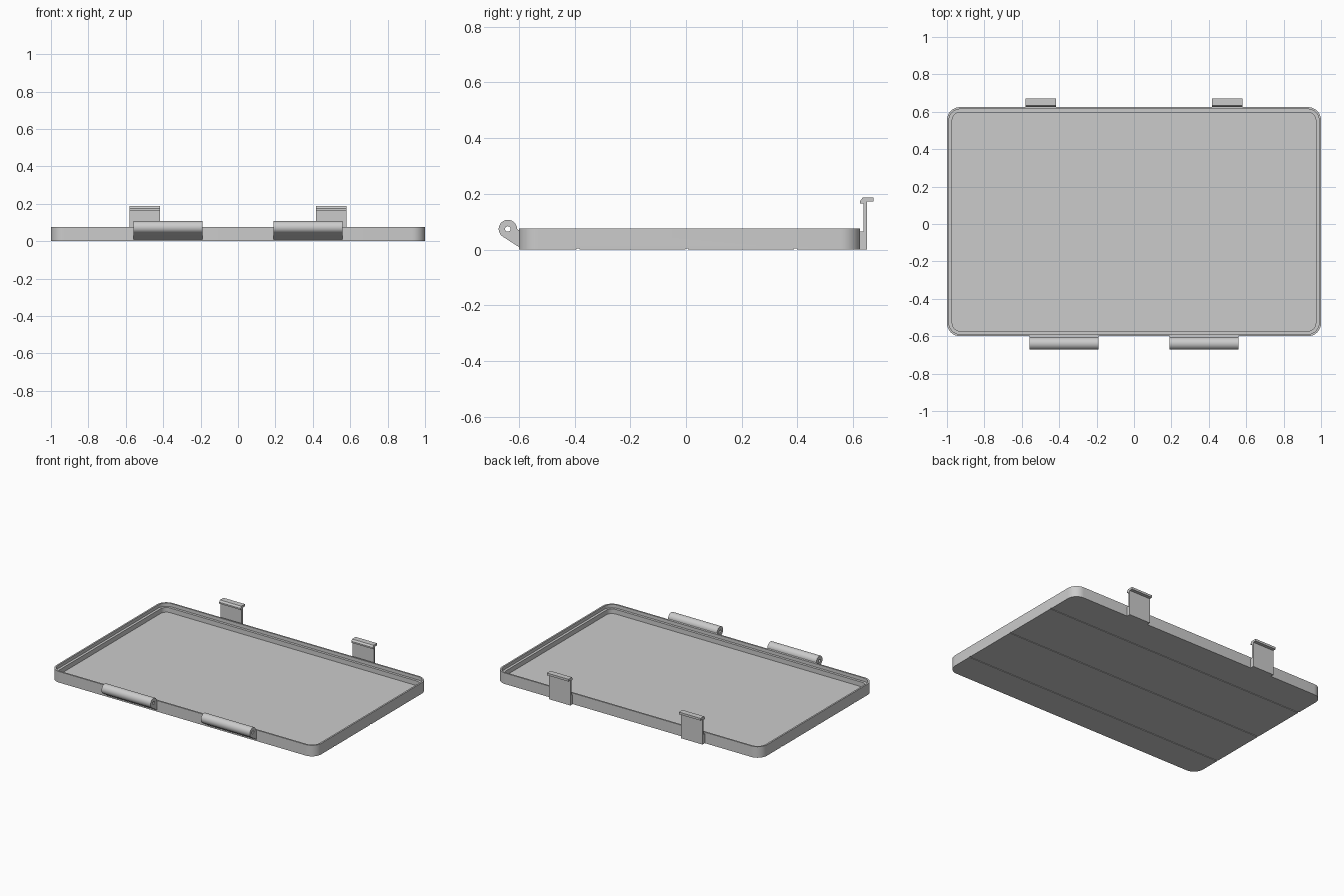
import bpy, bmesh
from math import cos, sin, radians

cube = bpy.data.objects.get("Cube")
if cube:
    bpy.data.objects.remove(cube, do_unlink=True)

GREY = (0.6, 0.6, 0.6, 1.0)
grey = bpy.data.materials.new("plain grey plastic")
grey.use_nodes = True
grey.diffuse_color = GREY
grey.node_tree.nodes["Principled BSDF"].inputs["Base Color"].default_value = GREY


def loft(name, loops, ring=False):
    """Skin matching loops of points; cap the ends, or join last to first."""
    bm = bmesh.new()
    rows = [[bm.verts.new(p) for p in loop] for loop in loops]
    pairs = list(zip(rows, rows[1:]))
    if ring:
        pairs.append((rows[-1], rows[0]))
    else:
        bm.faces.new(rows[0])
        bm.faces.new(rows[-1])
    for a, b in pairs:
        for i in range(len(a)):
            bm.faces.new((a[i - 1], a[i], b[i], b[i - 1]))
    bmesh.ops.recalc_face_normals(bm, faces=bm.faces)
    mesh = bpy.data.meshes.new(name)
    bm.to_mesh(mesh)
    bm.free()
    mesh.materials.append(grey)
    obj = bpy.data.objects.new(name, mesh)
    bpy.context.collection.objects.link(obj)
    return obj


def activate(obj):
    bpy.ops.object.select_all(action='DESELECT')
    obj.select_set(True)
    bpy.context.view_layer.objects.active = obj


def smooth(obj):
    activate(obj)
    bpy.ops.object.shade_smooth_by_angle(angle=radians(30))


# Tray dimensions
HALF_X, FRONT, BACK, RADIUS, HEIGHT = 1.0, -0.6, 0.625, 0.07, 0.075
MID, HALF_Y = (FRONT + BACK) / 2, (BACK - FRONT) / 2


def rounded_rect(inset, z, steps=8):
    pts = []
    r = RADIUS - inset
    for quarter, (sx, sy) in enumerate(((1, 1), (-1, 1), (-1, -1), (1, -1))):
        for i in range(steps + 1):
            a = radians(90 * (quarter + i / steps))
            pts.append((sx * (HALF_X - RADIUS) + r * cos(a),
                        MID + sy * (HALF_Y - RADIUS) + r * sin(a), z))
    return pts


# Tray: outer wall, rim, stepped ledge, floor
section = [(0, 0), (0, HEIGHT), (0.011, HEIGHT), (0.011, 0.052),
           (0.028, 0.052), (0.028, 0.02)]
tray = loft("tray", [rounded_rect(*s) for s in section])

# Three shallow grooves along the underside
for k in (-1, 0, 1):
    y = MID - 0.01 + 0.39 * k
    box = [(y - 0.005, -0.01), (y + 0.005, -0.01), (y + 0.005, 0.004), (y - 0.005, 0.004)]
    cutter = loft("groove_cutter", [[(x, *p) for p in box] for x in (-1.1, 1.1)])
    cutter.hide_render = True
    mod = tray.modifiers.new("groove", 'BOOLEAN')
    mod.operation, mod.solver, mod.object = 'DIFFERENCE', 'EXACT', cutter
    activate(tray)
    bpy.ops.object.modifier_apply(modifier=mod.name)
    bpy.data.objects.remove(cutter, do_unlink=True)
smooth(tray)

# Hinge barrel section: round knuckle with a pin hole and a sloping web
CY, CZ, BARREL, PIN = -0.639, 0.074, 0.033, 0.01
angles = [radians(237 * i / 22) for i in range(23)]
outer = [(CY + BARREL * cos(a), CZ + BARREL * sin(a)) for a in angles]
outer += [(FRONT, 0.01), (FRONT, 0.07)]
angles += [radians(285), radians(330)]
hole = [(CY + PIN * cos(a), CZ + PIN * sin(a)) for a in angles]

# Latch section: foot on the back wall, thin upright, hooked top
latch = [(0.62, 0), (0.65, 0), (0.65, 0.172), (0.672, 0.172), (0.672, 0.187),
         (0.634, 0.187), (0.625, 0.175), (0.625, 0.165), (0.637, 0.165),
         (0.637, 0.065), (0.62, 0.065)]

for side, word in ((1, "left"), (-1, "right")):
    x0, x1 = side * 0.19, side * 0.56
    smooth(loft(word + "_hinge_barrel",
                [[(x, *p) for p in loop] for x, loop in
                 ((x0, outer), (x1, outer), (x1, hole), (x0, hole))], ring=True))
    loft(word + "_latch", [[(side * x, *p) for p in latch] for x in (0.418, 0.58)])
